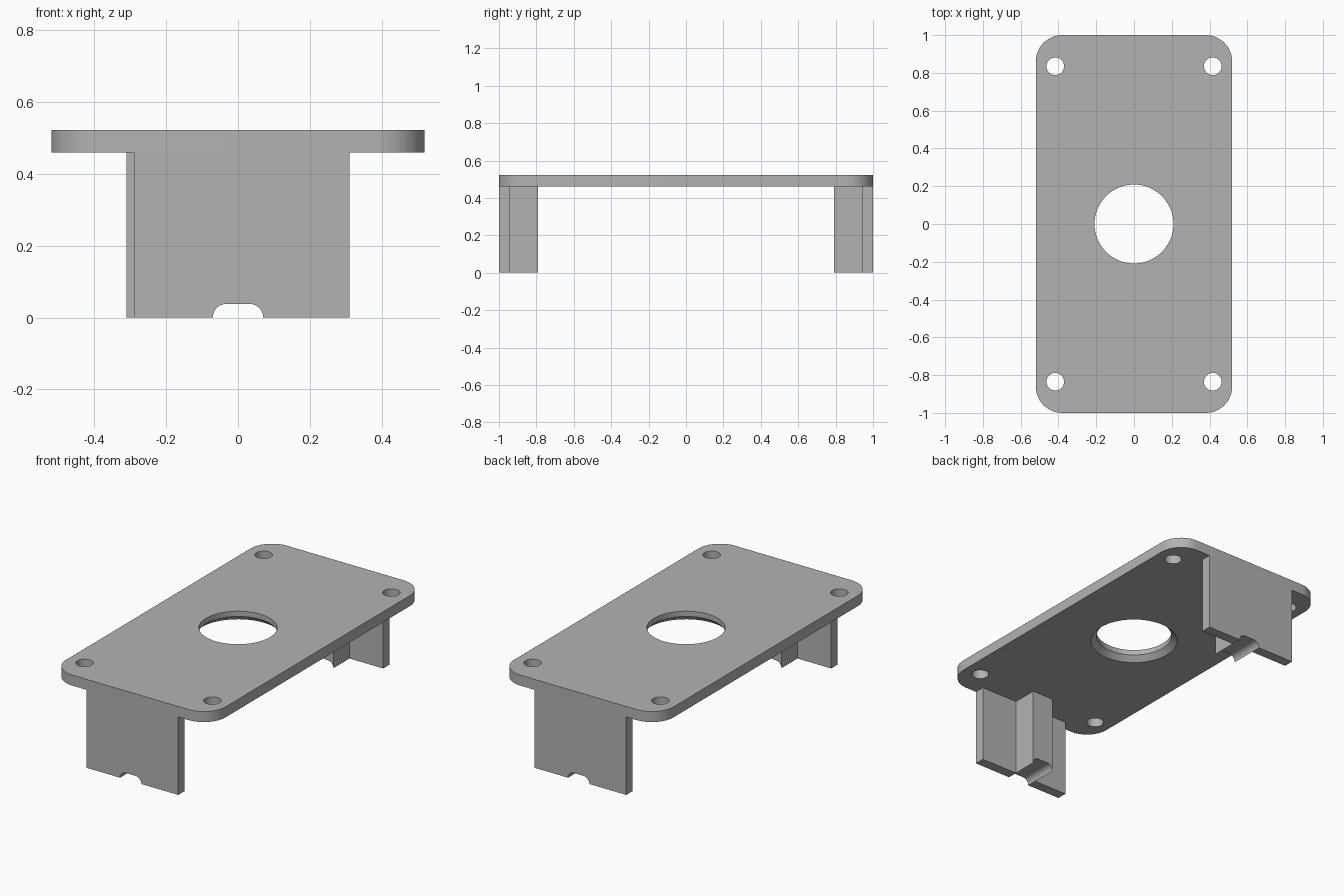
import bpy, bmesh, math
from mathutils import Matrix

cube = bpy.data.objects.get("Cube")
if cube:
    bpy.data.objects.remove(cube, do_unlink=True)

HALF_X, HALF_Y, CORNER = 0.52, 1.0, 0.14
UNDER, TOP = 0.46, 0.522
SLOT, FILLET = 0.07, 0.038

gray = bpy.data.materials.new("plain gray")
gray.use_nodes = True
gray.diffuse_color = (0.45, 0.45, 0.45, 1)
gray.node_tree.nodes["Principled BSDF"].inputs["Base Color"].default_value = (0.45, 0.45, 0.45, 1)


def arc(cx, cy, r, start, end, steps=12):
    """Points along an arc, angles in degrees."""
    angles = [math.radians(start + (end - start) * i / steps) for i in range(steps + 1)]
    return [(cx + r * math.cos(a), cy + r * math.sin(a)) for a in angles]


def add_object(name, bm):
    bmesh.ops.recalc_face_normals(bm, faces=bm.faces)
    mesh = bpy.data.meshes.new(name)
    bm.to_mesh(mesh)
    bm.free()
    mesh.materials.append(gray)
    obj = bpy.data.objects.new(name, mesh)
    bpy.context.collection.objects.link(obj)
    return obj


def prism(name, points, offset):
    """Extrude a closed outline of 3D points along an offset."""
    bm = bmesh.new()
    face = bm.faces.new([bm.verts.new(p) for p in points])
    ext = bmesh.ops.extrude_face_region(bm, geom=[face])
    verts = [v for v in ext["geom"] if isinstance(v, bmesh.types.BMVert)]
    bmesh.ops.translate(bm, verts=verts, vec=offset)
    return add_object(name, bm)


def select_only(obj):
    bpy.ops.object.select_all(action='DESELECT')
    obj.select_set(True)
    bpy.context.view_layer.objects.active = obj


def cut(target, x, y, z0, z1, r0, r1, segments):
    """Cut a round or conical hole through the target."""
    bm = bmesh.new()
    bmesh.ops.create_cone(bm, cap_ends=True, segments=segments, radius1=r0, radius2=r1,
                          depth=z1 - z0, matrix=Matrix.Translation((x, y, (z0 + z1) / 2)))
    cutter = add_object("hole_cutter", bm)
    cutter.hide_render = True
    mod = target.modifiers.new("hole", 'BOOLEAN')
    mod.operation, mod.solver, mod.object = 'DIFFERENCE', 'EXACT', cutter
    select_only(target)
    bpy.ops.object.modifier_apply(modifier=mod.name)
    bpy.data.objects.remove(cutter, do_unlink=True)


def notched(x0, x1):
    """Upright outline with a rounded slot in its bottom edge."""
    inner = SLOT - FILLET
    slot = arc(-inner, 0, FILLET, 180, 90, 8) + arc(inner, 0, FILLET, 90, 0, 8)
    outline = [(x0, UNDER)] + ([(x0, 0)] if x0 < -SLOT else []) + slot
    return outline + ([(x1, 0)] if x1 > SLOT else []) + [(x1, UNDER)]


# Rounded cover plate
cx, cy = HALF_X - CORNER, HALF_Y - CORNER
outline = (arc(cx, cy, CORNER, 0, 90) + arc(-cx, cy, CORNER, 90, 180)
           + arc(-cx, -cy, CORNER, 180, 270) + arc(cx, -cy, CORNER, 270, 360))
plate = prism("cover_plate", [(x, y, UNDER) for x, y in outline], (0, 0, TOP - UNDER))

# Screw holes, and the centre hole flared on the underside
for sx in (-1, 1):
    for sy in (-1, 1):
        cut(plate, sx * 0.417, sy * 0.835, 0.4, 0.6, 0.047, 0.047, 32)
cut(plate, 0, 0, 0.4, 0.6, 0.209, 0.209, 64)
cut(plate, 0, 0, 0.43, 0.491, 0.27, 0.209, 64)
parts = [plate]

# Leg and slotted rib at each end, the back pair turned half round
for end, s in (("front", 1), ("back", -1)):
    for part, x0, x1, y0, y1 in (("leg", -0.29, 0.31, -1.0, -0.94),
                                 ("rib", -SLOT, SLOT, -0.94, -0.79)):
        points = [(s * x, s * y0, z) for x, z in notched(x0, x1)]
        parts.append(prism(f"{end}_{part}", points, (0, s * (y1 - y0), 0)))

for obj in parts:
    select_only(obj)
    bpy.ops.object.shade_smooth_by_angle(angle=math.radians(30))
